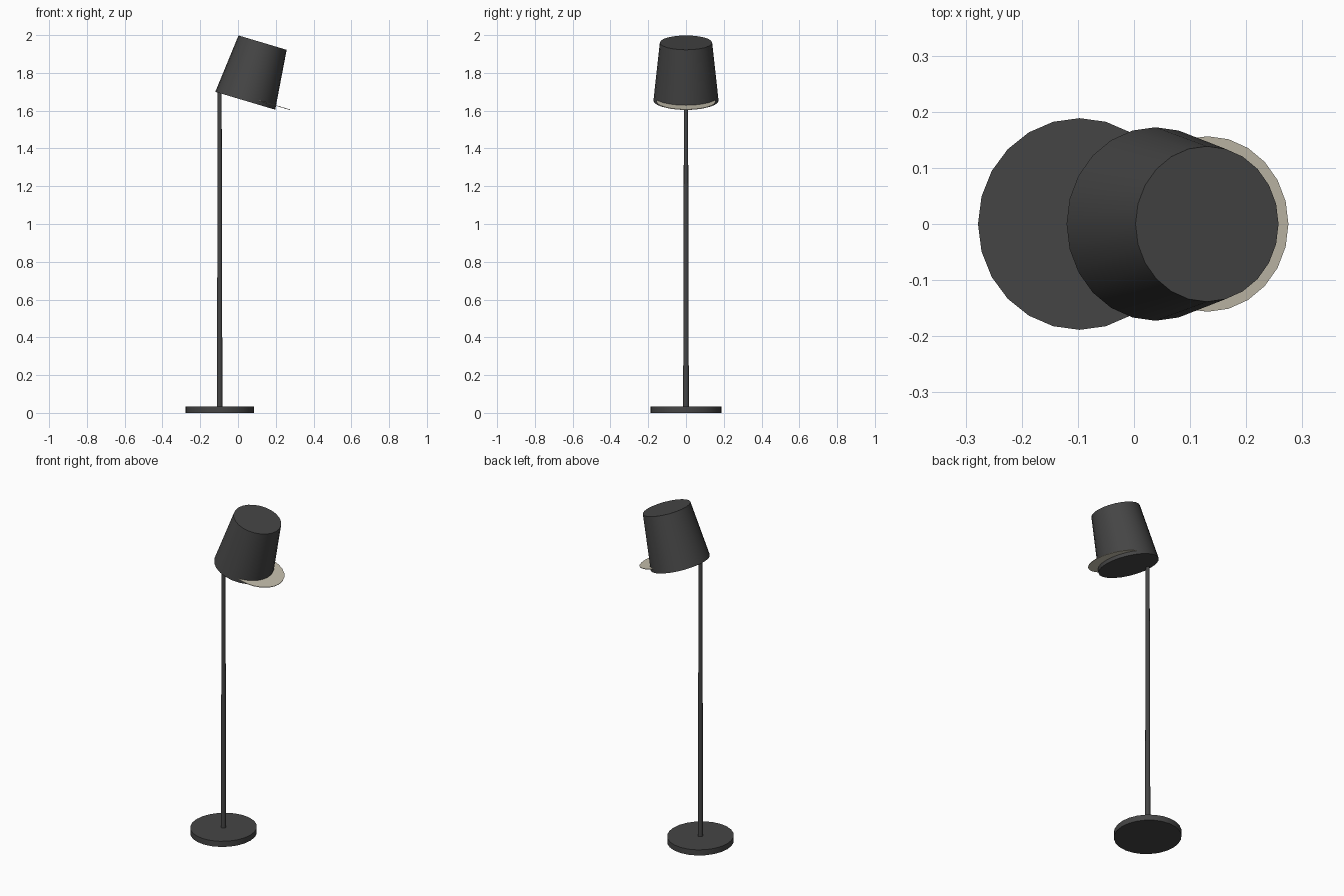
import bpy
import math

cube = bpy.data.objects.get("Cube")
if cube:
    bpy.data.objects.remove(cube, do_unlink=True)


def make_material(name, color):
    mat = bpy.data.materials.new(name)
    mat.use_nodes = True
    mat.diffuse_color = color
    bsdf = mat.node_tree.nodes["Principled BSDF"]
    bsdf.inputs["Base Color"].default_value = color
    bsdf.inputs["Roughness"].default_value = 0.6
    return mat


charcoal = make_material("charcoal", (0.06, 0.06, 0.06, 1))
cream = make_material("cream", (0.56, 0.52, 0.42, 1))

SIDES = 24
STRETCH = 1.042  # round parts are slightly wider from front to back
TILT = math.radians(16.6)
POLE_X = -0.097


def add_cone(name, bottom, top, height, center, mat, tilt=0.0, sides=SIDES):
    """Closed tapered cylinder, leaning toward +x by the tilt angle."""
    bpy.ops.mesh.primitive_cone_add(vertices=sides, radius1=bottom, radius2=top,
                                    depth=height, location=center,
                                    rotation=(0, tilt, 0))
    obj = bpy.context.object
    obj.name = name
    obj.scale.y = STRETCH
    obj.data.materials.append(mat)
    bpy.ops.object.shade_smooth_by_angle(angle=math.radians(35))
    return obj


# Round foot
add_cone("base", 0.181, 0.181, 0.034, (POLE_X, 0, 0.017), charcoal)

# Slim pole, narrowing upward to the rim of the shade
add_cone("pole", 0.0145, 0.0105, 1.67, (POLE_X, 0, 0.865), charcoal, sides=16)

# Tilted tapered shade, closed at both ends
add_cone("shade", 0.1655, 0.133, 0.321, (0.0843, 0, 1.8063), charcoal, TILT)

# Thin disc sliding out from the lower part of the shade
add_cone("diffuser_disc", 0.15, 0.15, 0.003, (0.131, 0, 1.648), cream, TILT)
